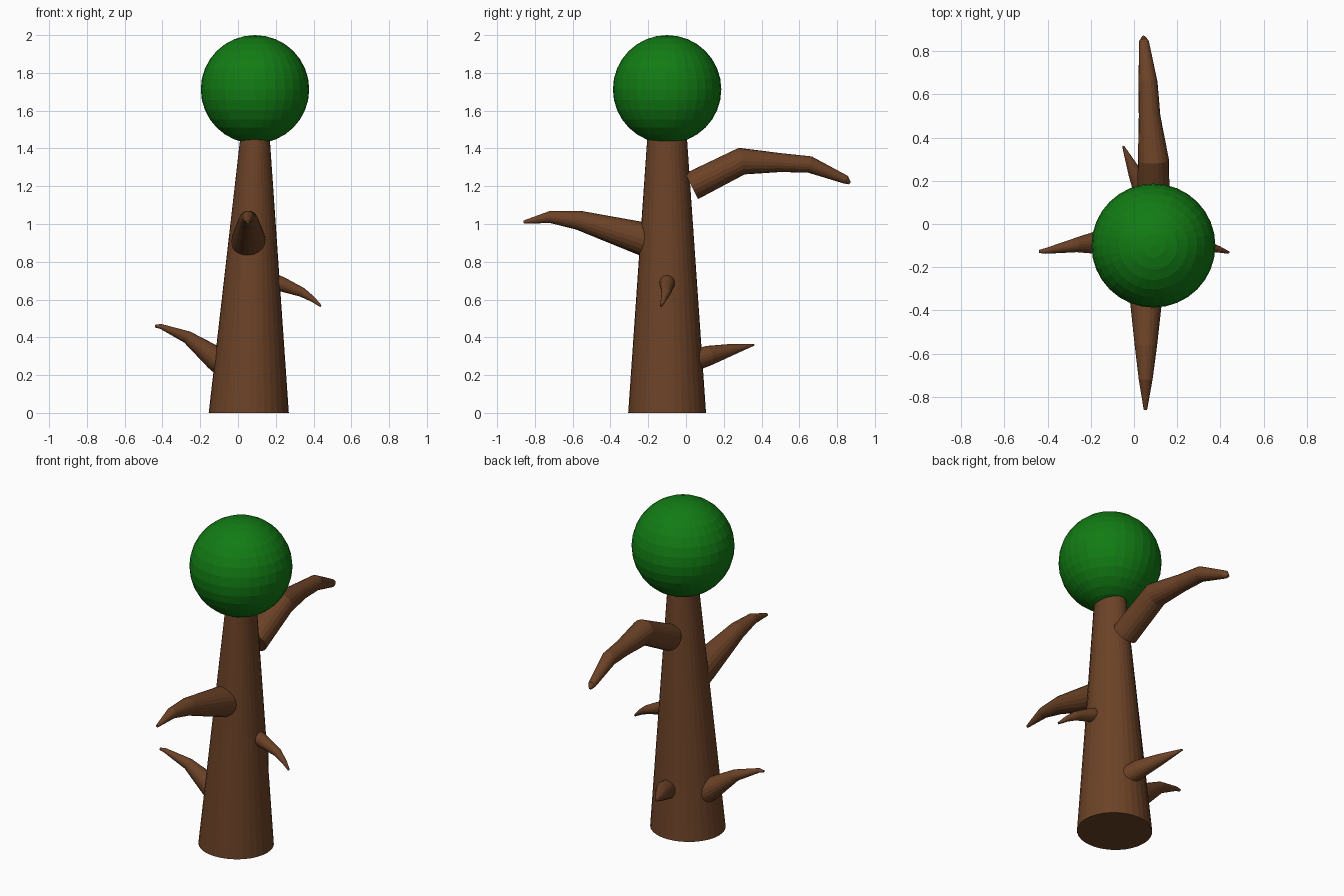
import bpy, bmesh, math
from mathutils import Vector

cube = bpy.data.objects.get("Cube")
if cube:
    bpy.data.objects.remove(cube, do_unlink=True)


def material(name, rgb):
    m = bpy.data.materials.new(name)
    m.use_nodes = True
    m.diffuse_color = (*rgb, 1)
    m.node_tree.nodes["Principled BSDF"].inputs["Base Color"].default_value = (*rgb, 1)
    return m


bark = material("brown bark", (0.15, 0.055, 0.02))
leaf = material("leaf green", (0.006, 0.2, 0.007))


def finish(name, bm, mat):
    bmesh.ops.recalc_face_normals(bm, faces=bm.faces)
    mesh = bpy.data.meshes.new(name)
    bm.to_mesh(mesh)
    bm.free()
    mesh.materials.append(mat)
    obj = bpy.data.objects.new(name, mesh)
    bpy.context.collection.objects.link(obj)


def loft(name, rings, mat, sides):
    """Skin elliptical rings given as (centre, axis u, axis v)."""
    bm = bmesh.new()
    loops = []
    for c, u, v in rings:
        angles = [math.tau * i / sides for i in range(sides)]
        loops.append([bm.verts.new(c + u * math.cos(a) + v * math.sin(a)) for a in angles])
    for low, high in zip(loops, loops[1:]):
        for i in range(sides):
            j = (i + 1) % sides
            bm.faces.new((low[i], low[j], high[j], high[i]))
    bm.faces.new(loops[0])
    bm.faces.new(loops[-1])
    finish(name, bm, mat)


def branch(name, path):
    """Tapering tube along (x, y, z, radius) stations."""
    pts = [Vector(p[:3]) for p in path]
    rings = []
    for i, p in enumerate(pts):
        before = (p - pts[i - 1]).normalized() if i else Vector()
        after = (pts[i + 1] - p).normalized() if i + 1 < len(pts) else Vector()
        along = (before + after).normalized()
        side = along.cross(Vector((0, 0, 1))).normalized()
        rings.append((p, side * path[i][3], side.cross(along) * path[i][3]))
    loft(name, rings, bark, 20)


# Tapered trunk, slightly leaning
loft("trunk", [
    (Vector((0.057, -0.1, 0)), Vector((0.212, 0, 0)), Vector((0, 0.206, 0))),
    (Vector((0.091, -0.1, 1.5)), Vector((0.074, 0, 0)), Vector((0, 0.102, 0))),
], bark, 32)

# Round crown
bm = bmesh.new()
bmesh.ops.create_uvsphere(bm, u_segments=32, v_segments=16, radius=0.287)
bmesh.ops.translate(bm, verts=bm.verts, vec=(0.09, -0.1, 1.713))
finish("crown", bm, leaf)

# Curved branches
branch("front_branch", [
    (0.056, -0.14, 0.895, 0.095), (0.056, -0.24, 0.925, 0.087), (0.055, -0.57, 1.02, 0.051),
    (0.054, -0.72, 1.037, 0.032), (0.053, -0.86, 1.01, 0.008)])
branch("back_branch", [
    (0.09, 0.03, 1.2, 0.076), (0.09, 0.295, 1.333, 0.072), (0.072, 0.5, 1.325, 0.05),
    (0.065, 0.655, 1.315, 0.044), (0.046, 0.845, 1.235, 0.023), (0.044, 0.867, 1.216, 0.008)])
branch("right_branch", [
    (-0.04, -0.07, 0.235, 0.075), (-0.12, -0.08, 0.29, 0.064), (-0.27, -0.098, 0.402, 0.033),
    (-0.41, -0.125, 0.458, 0.013), (-0.44, -0.127, 0.459, 0.007)])
branch("back_twig", [
    (0.085, 0.05, 0.28, 0.056), (0.06, 0.12, 0.303, 0.053), (0.005, 0.235, 0.333, 0.032),
    (-0.05, 0.36, 0.361, 0.005)])
branch("left_twig", [
    (0.18, -0.1, 0.697, 0.043), (0.23, -0.1, 0.682, 0.039), (0.34, -0.105, 0.638, 0.025),
    (0.395, -0.118, 0.602, 0.015), (0.438, -0.132, 0.566, 0.006)])
